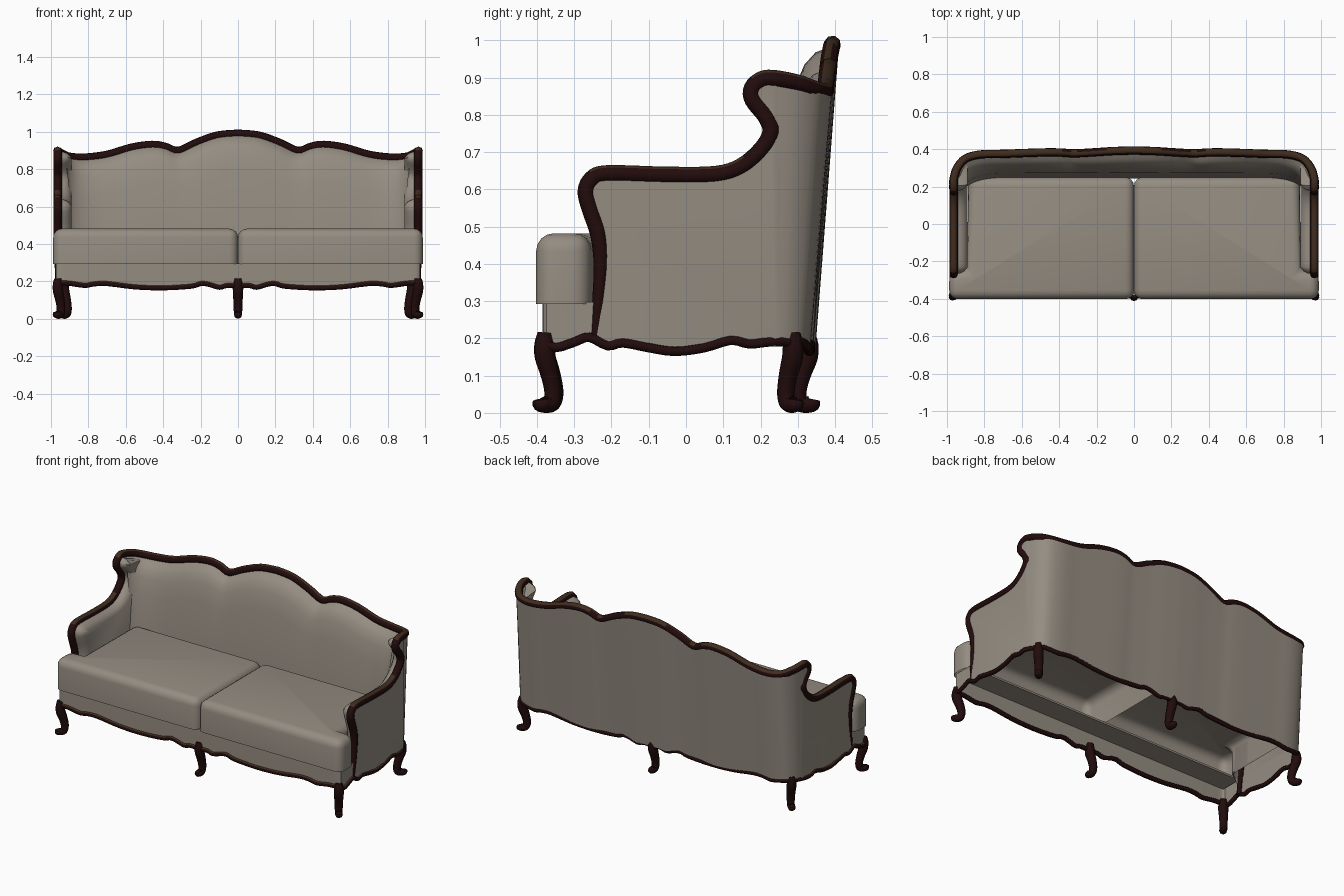
import bpy, bmesh, math
from mathutils import Vector

if "Cube" in bpy.data.objects:
    bpy.data.objects.remove(bpy.data.objects["Cube"])


def material(name, rgb):
    m = bpy.data.materials.new(name)
    m.diffuse_color = (*rgb, 1)
    m.use_nodes = True
    m.node_tree.nodes["Principled BSDF"].inputs["Base Color"].default_value = m.diffuse_color
    return m


FABRIC = material("taupe fabric", (0.30, 0.265, 0.222))
WOOD = material("dark mahogany", (0.016, 0.0035, 0.0035))
WORN = material("brown wood highlight", (0.05, 0.025, 0.013))


def smooth_path(pts, n=4):
    """Catmull-Rom through points of any dimension."""
    out = []
    for i in range(len(pts) - 1):
        p = [Vector(pts[max(0, min(len(pts) - 1, i + k))]) for k in (-1, 0, 1, 2)]
        for s in range(n):
            t = s / n
            out.append(0.5 * (2 * p[1] + (p[2] - p[0]) * t
                       + (2 * p[0] - 5 * p[1] + 4 * p[2] - p[3]) * t * t
                       + (3 * p[1] - p[0] - 3 * p[2] + p[3]) * t ** 3))
    return out + [Vector(pts[-1])]


def finish(name, bm, mats, angle=40):
    bmesh.ops.recalc_face_normals(bm, faces=bm.faces)
    me = bpy.data.meshes.new(name)
    bm.to_mesh(me)
    bm.free()
    for m in mats:
        me.materials.append(m)
    me.shade_smooth()
    me.set_sharp_from_angle(angle=math.radians(angle))
    ob = bpy.data.objects.new(name, me)
    bpy.context.collection.objects.link(ob)
    return ob


def tube(name, pts, closed=False, highlight=True):
    """Round bar through (x, y, z, radius) points."""
    cu = bpy.data.curves.new(name, 'CURVE')
    cu.dimensions = '3D'
    cu.bevel_depth = 1
    cu.bevel_resolution = 2
    cu.use_fill_caps = True
    sp = cu.splines.new('POLY')
    sp.points.add(len(pts) - 1)
    for q, p in zip(sp.points, pts):
        q.co = (p[0], p[1], p[2], 1)
        q.radius = p[3]
    sp.use_cyclic_u = closed
    tmp = bpy.data.objects.new(name + " path", cu)
    bpy.context.collection.objects.link(tmp)
    bpy.context.view_layer.update()
    me = bpy.data.meshes.new_from_object(tmp.evaluated_get(bpy.context.evaluated_depsgraph_get()))
    bpy.data.objects.remove(tmp)
    bm = bmesh.new()
    bm.from_mesh(me)
    bm.normal_update()
    for f in bm.faces:
        f.material_index = 1 if highlight and f.normal.z > 0.75 else 0
    return finish(name, bm, (WOOD, WORN), 60)


def grid(bm, rows):
    vs = [[bm.verts.new(p) for p in r] for r in rows]
    for a, b in zip(vs, vs[1:]):
        for i in range(len(a) - 1):
            bm.faces.new((a[i], a[i + 1], b[i + 1], b[i]))
    return vs


def mirrored(half):
    """Half path ending on x = 0, continued on the other side."""
    other = []
    for p in reversed(half[:-1]):
        q = p.copy()
        q[0] = -q[0]
        other.append(q)
    return half + other


# Show-wood rail: arm front, arm top, wing, then crest to the centre
ARM = [(-.245, .19), (-.235, .3), (-.228, .4), (-.235, .48), (-.258, .55), (-.268, .595),
       (-.252, .628), (-.21, .642), (-.05, .638), (.08, .64), (.15, .662), (.205, .71),
       (.228, .755), (.215, .795), (.18, .84), (.178, .872), (.205, .895)]
CREST = [(.964, .24, .897), (.945, .30, .885), (.90, .35, .867), (.82, .372, .862),
         (.70, .375, .877), (.57, .38, .915), (.46, .383, .93), (.39, .382, .92),
         (.32, .378, .898), (.22, .383, .942), (.11, .39, .98), (0, .393, .99)]
rail = [(.964, y, z, .013 + .01 * min(1, (z - .19) / .3)) for y, z in ARM]
rail += [(x, y, z, .023) for x, y, z in CREST]
tube("top_rail", mirrored(smooth_path(rail)))

# Scalloped base moulding all round
FRONT = [(0, .175), (.06, .178), (.1, .168), (.16, .185), (.2, .188), (.25, .174), (.4, .165),
         (.55, .17), (.7, .188), (.77, .186), (.82, .178), (.9, .19)]
SIDE = [(-.35, .175), (-.3, .19), (-.26, .203), (-.21, .18), (-.17, .188), (-.1, .175),
        (-.03, .165), (.05, .175), (.12, .195), (.17, .185), (.22, .19)]


def base_z(x):
    x = abs(x)
    for (a, za), (b, zb) in zip(FRONT, FRONT[1:]):
        if x <= b:
            return za + (zb - za) * (x - a) / (b - a)
    return .19


front_half = [(x, -.385, z, .013) for x, z in FRONT] + [(.968, -.382, .19, .013)]
side_half = [(.974, y, z, .013) for y, z in SIDE]
back_half = [(.945, .275, .19, .013), (.91, .31, .19, .013)]
back_half += [(x, .325 + .01 * (1 - x), z, .013) for x, z in reversed(FRONT[:-1])]
half = smooth_path(front_half + side_half + back_half, 3)
loop = mirrored(half)
loop.pop(-1)
tube("base_moulding", loop, closed=True)

# Fabric apron above the moulding, front and sides
bm = bmesh.new()
strip = smooth_path(front_half + side_half, 3)
for s in (1, -1):
    grid(bm, [[(s * p[0] * .998, p[1], p[2]) for p in strip],
              [(s * p[0] * .998, p[1], .297) for p in strip]])
bmesh.ops.remove_doubles(bm, verts=bm.verts, dist=.0001)
finish("apron", bm, [FABRIC])

# Deck strip under the cushion fronts
bm = bmesh.new()
bmesh.ops.create_cube(bm, size=1)
for v in bm.verts:
    v.co = (v.co.x * 1.93, -.315 + v.co.y * .135, .29 + v.co.z * .012)
finish("front_deck", bm, [FABRIC])

# Back: curved outer shell and padded inner face
crest = mirrored(smooth_path(CREST))
bm = bmesh.new()
outer = [(p.x * 1.008, p.y + .018 * max(0, min(1, (p.y - .24) / .1)), p.z) for p in crest]
grid(bm, [outer, [(x, .2 + (y - .2) * .7, base_z(x)) for x, y, z in outer]])
finish("back_outer", bm, [FABRIC])
bm = bmesh.new()
rows = []
for f, d in ((0, .005), (.3, .022), (.5, .055), (.63, .1), (.78, .2), (.95, None), (1, 0)):
    row = []
    for p in crest:
        z = .45 if d is None else (.28 if f == 1 else p.z - d)
        inner_y = .243 - .04 * max(0, (abs(p.x) - .75) / .21) ** 2
        row.append((p.x * (1 - .08 * f), p.y + (inner_y - p.y) * f, z))
    rows.append(row)
grid(bm, rows)
finish("back_padding", bm, [FABRIC], 60)

# Arms: side profile with a rounded padded inner face, open underneath
profile = smooth_path(ARM, 3) + [Vector((.24, .897)), Vector((.24, .18))]
n = len(profile)


def arm_loop(x, inset, back):
    pts = []
    for i, p in enumerate(profile):
        if i >= n - 2:
            q = Vector((p.x + back, p.y - (.05 if back and i == n - 2 else 0)))
        else:
            t = (profile[i + 1] - profile[max(0, i - 1)]).normalized()
            q = p + Vector((t.y, -t.x)) * inset
        pts.append((x, q.x, max(q.y, .28) if back else q.y))
    return pts


for side, s in (("right", 1), ("left", -1)):
    bm = bmesh.new()
    loops = [[bm.verts.new(p) for p in arm_loop(s * x, i, b)] for x, i, b in
             ((.976, 0, 0), (.93, .004, .06), (.908, .014, .085), (.89, .036, .09))]
    for a, b in zip(loops, loops[1:]):
        for i in range(n - 1):
            bm.faces.new((a[i], a[i + 1], b[i + 1], b[i]))
    bm.faces.new(loops[0])
    bm.faces.new(loops[-1])
    finish(side + "_arm", bm, [FABRIC])

# Two T-shaped seat cushions with soft edges, open underneath
SEAT = [(0, -.402), (.988, -.402), (.988, -.258), (.892, -.25), (.886, .25), (0, .25)]
for side, s in (("right", 1), ("left", -1)):
    bm = bmesh.new()
    low = [bm.verts.new((s * x, y, .292)) for x, y in SEAT]
    high = [bm.verts.new((s * x, y, .482)) for x, y in SEAT]
    for i in range(6):
        j = (i + 1) % 6
        bm.faces.new((low[i], low[j], high[j], high[i]))
    bm.faces.new(high)
    bottom = bm.faces.new(low)
    bmesh.ops.recalc_face_normals(bm, faces=bm.faces)
    soft = [e for e in bm.edges if max(v.co.z for v in e.verts) > .4]
    bmesh.ops.bevel(bm, geom=soft, offset=.047, segments=4, profile=.5, affect='EDGES')
    under = [f for f in bm.faces if all(v.co.z < .3 for v in f.verts)]
    bmesh.ops.delete(bm, geom=under, context='FACES')
    finish(side + "_cushion", bm, [FABRIC], 50)

# Cabriole legs with scroll feet: (outward, z, radius)
LEG = [(0, .215, .02), (.002, .185, .027), (0, .15, .028), (-.012, .115, .026),
       (-.022, .08, .024), (-.026, .05, .023), (-.02, .026, .022), (-.002, .022, .022),
       (.014, .026, .022), (.018, .036, .015)]


def leg(name, x, y, dx, dy):
    d = Vector((dx, dy)).normalized()
    pts = [(x + d.x * o, y + d.y * o, z, r) for o, z, r in LEG]
    tube(name, smooth_path(pts, 3), highlight=False)


leg("front_centre_leg", 0, -.378, 0, -1)
leg("back_centre_leg", 0, .326, 0, 1)
for side, s in (("right", 1), ("left", -1)):
    leg(side + "_front_leg", s * .962, -.378, s * .6, -.8)
    leg(side + "_back_leg", s * .93, .286, s * .7, .7)
